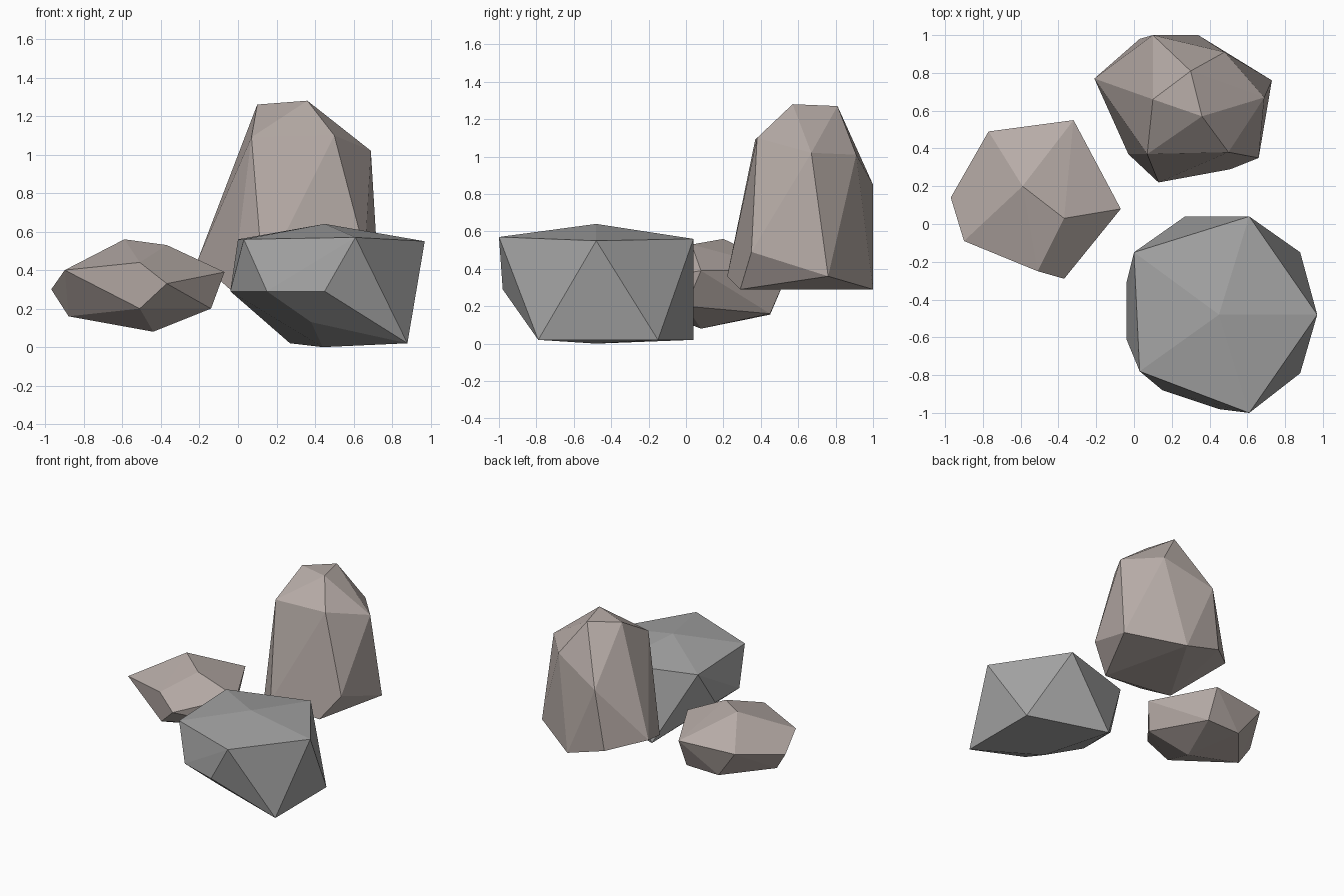
import bpy, bmesh, math

if "Cube" in bpy.data.objects:
    bpy.data.objects.remove(bpy.data.objects["Cube"])


def material(name, rgb):
    m = bpy.data.materials.new(name)
    m.diffuse_color = (*rgb, 1)
    m.use_nodes = True
    m.node_tree.nodes["Principled BSDF"].inputs["Base Color"].default_value = m.diffuse_color
    return m


def rock(name, corners, mat):
    """Faceted stone: the convex hull of its corner points."""
    bm = bmesh.new()
    for c in corners:
        bm.verts.new(c)
    hull = bmesh.ops.convex_hull(bm, input=bm.verts)
    loose = [v for v in hull["geom_interior"] if isinstance(v, bmesh.types.BMVert)]
    bmesh.ops.delete(bm, geom=loose, context='VERTS')
    # merge nearly coplanar triangles into the larger facets
    bmesh.ops.dissolve_limit(bm, angle_limit=math.radians(4),
                             verts=bm.verts, edges=bm.edges)
    bmesh.ops.recalc_face_normals(bm, faces=bm.faces)
    me = bpy.data.meshes.new(name)
    bm.to_mesh(me)
    bm.free()
    me.materials.append(mat)
    ob = bpy.data.objects.new(name, me)
    bpy.context.collection.objects.link(ob)
    return ob


grey = material("grey_stone", (0.37, 0.37, 0.37))
tan = material("tan_stone", (0.47, 0.41, 0.385))

# wide grey boulder: peak, upper ring, chipped corners, base
rock("grey_boulder", [
    (.45, -.48, .64),
    (.61, .04, .56), (.97, -.48, .55), (.61, -1.0, .57), (.03, -.78, .56), (0, -.15, .56),
    (.45, -.98, .29), (.15, -.88, .29), (-.04, -.61, .29), (-.04, -.31, .29),
    (.38, -.76, .13), (.88, -.79, .02), (.88, -.15, .02), (.27, .04, .02), (.44, -.48, 0),
], grey)

# tall rock: crown, shoulders, foot ring
rock("tall_rock", [
    (.36, .57, 1.28), (.10, .66, 1.26), (.30, .81, 1.27),
    (.50, .38, 1.10), (.07, .37, 1.09), (.69, .67, 1.02), (.48, .91, 1.01), (.10, 1.0, .85),
    (-.21, .77, .45), (.03, .98, .38), (.34, 1.0, .29), (.73, .76, .36),
    (.66, .35, .49), (.51, .29, .29), (.13, .22, .36), (-.03, .37, .29),
], tan)

# small low rock: ridge, upper ring, lower ring, base
rock("small_rock", [
    (-.59, .20, .56), (-.37, .03, .53),
    (-.90, -.09, .40), (-.77, .49, .38), (-.32, .55, .39), (-.07, .08, .39),
    (-.51, -.25, .44), (-.37, -.29, .33), (-.97, .14, .30),
    (-.51, -.23, .20), (-.14, .0, .20), (-.32, .45, .16), (-.60, .45, .155),
    (-.88, .12, .16), (-.44, .08, .08),
], tan)
